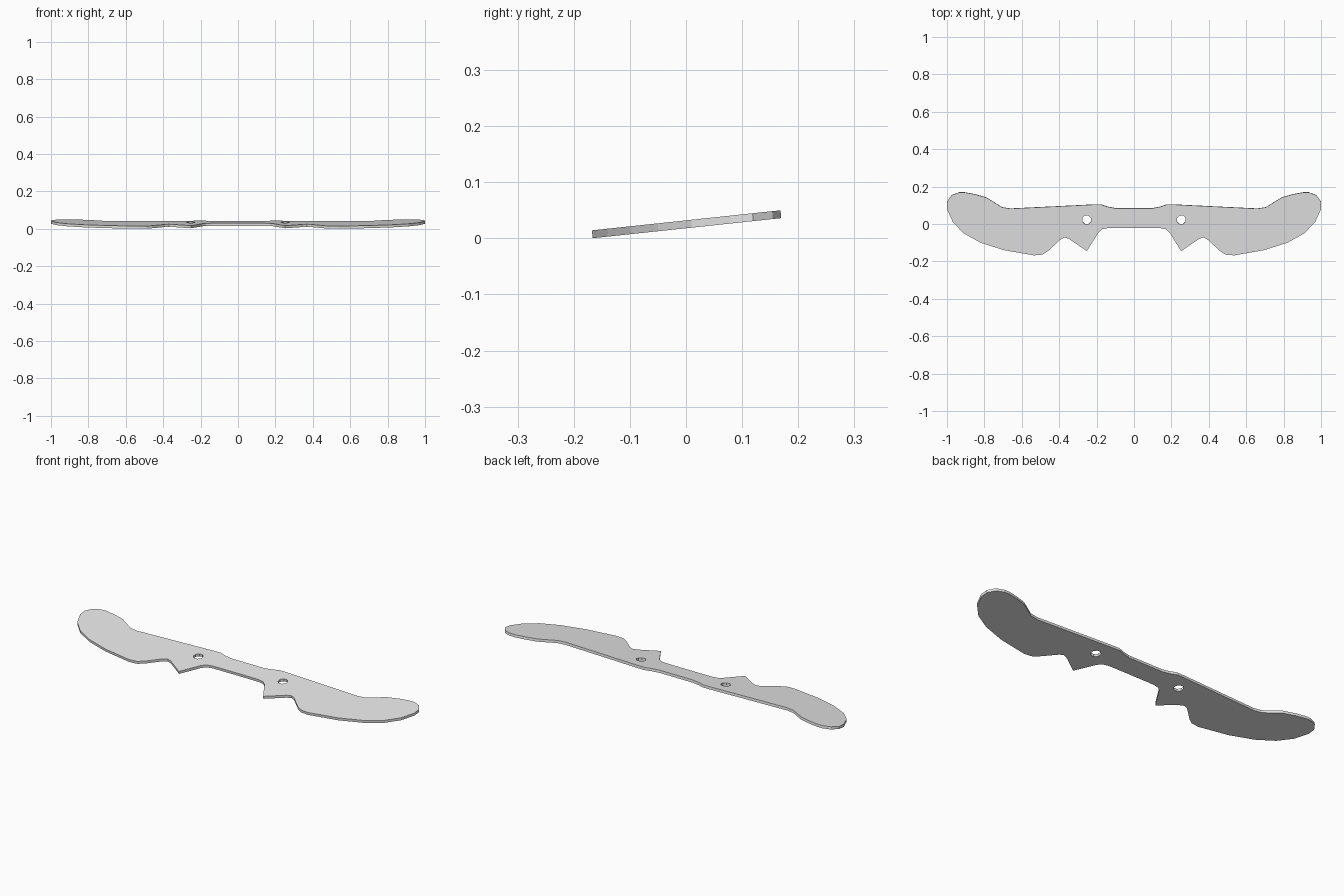
import bpy
import bmesh
from math import cos, sin, tau

cube = bpy.data.objects.get("Cube")
if cube:
    bpy.data.objects.remove(cube, do_unlink=True)

THICKNESS = 0.014
TILT = 0.106

# Plain grey material
grey = bpy.data.materials.new("plain_grey")
grey.use_nodes = True
grey.diffuse_color = (0.8, 0.8, 0.8, 1)
grey.node_tree.nodes["Principled BSDF"].inputs["Base Color"].default_value = grey.diffuse_color

# Half outline: rear edge, rounded wing tip, front edge with pointed notch
half = [
    (0.10, 0.085), (0.14, 0.093), (0.175, 0.105), (0.21, 0.105),
    (0.66, 0.083), (0.705, 0.09), (0.79, 0.143), (0.85, 0.16),
    (0.905, 0.17), (0.935, 0.17), (0.975, 0.155), (1.0, 0.12),
    (1.0, 0.08), (0.968, 0.01), (0.91, -0.05), (0.82, -0.10),
    (0.695, -0.14), (0.535, -0.168), (0.49, -0.164), (0.46, -0.145),
    (0.39, -0.08), (0.37, -0.072), (0.347, -0.08), (0.252, -0.145),
    (0.19, -0.045), (0.17, -0.027), (0.14, -0.021), (0.10, -0.02),
]
outline = half + [(-x, y) for x, y in reversed(half)]


def hole(cx, cy, radius, sides=8):
    return [(cx + radius * cos(tau * (i + 0.5) / sides),
             cy + radius * sin(tau * (i + 0.5) / sides)) for i in range(sides)]


def add_loop(curve, points):
    spline = curve.splines.new("POLY")
    spline.points.add(len(points) - 1)
    for p, (x, y) in zip(spline.points, points):
        p.co = (x, y, 0, 1)
    spline.use_cyclic_u = True


# Filled, extruded profile with two screw holes
curve = bpy.data.curves.new("plate_profile", "CURVE")
curve.dimensions = "2D"
curve.fill_mode = "BOTH"
curve.extrude = THICKNESS / 2
add_loop(curve, outline)
for side in (-1, 1):
    add_loop(curve, hole(side * 0.253, 0.023, 0.025))

plate = bpy.data.objects.new("winged_plate", curve)
bpy.context.collection.objects.link(plate)
bpy.ops.object.select_all(action="DESELECT")
plate.select_set(True)
bpy.context.view_layer.objects.active = plate
bpy.ops.object.convert(target="MESH")
plate = bpy.context.view_layer.objects.active
plate.name = "winged_plate"

# Weld caps to rim and shade flat
bm = bmesh.new()
bm.from_mesh(plate.data)
bmesh.ops.remove_doubles(bm, verts=bm.verts, dist=0.0001)
bmesh.ops.recalc_face_normals(bm, faces=bm.faces)
for face in bm.faces:
    face.smooth = False
bm.to_mesh(plate.data)
bm.free()
plate.data.materials.clear()
plate.data.materials.append(grey)

# Tilt the plate so its front edge rests on the ground
plate.rotation_euler.x = TILT
plate.location.z = 0.17 * sin(TILT) + THICKNESS / 2 * cos(TILT)
